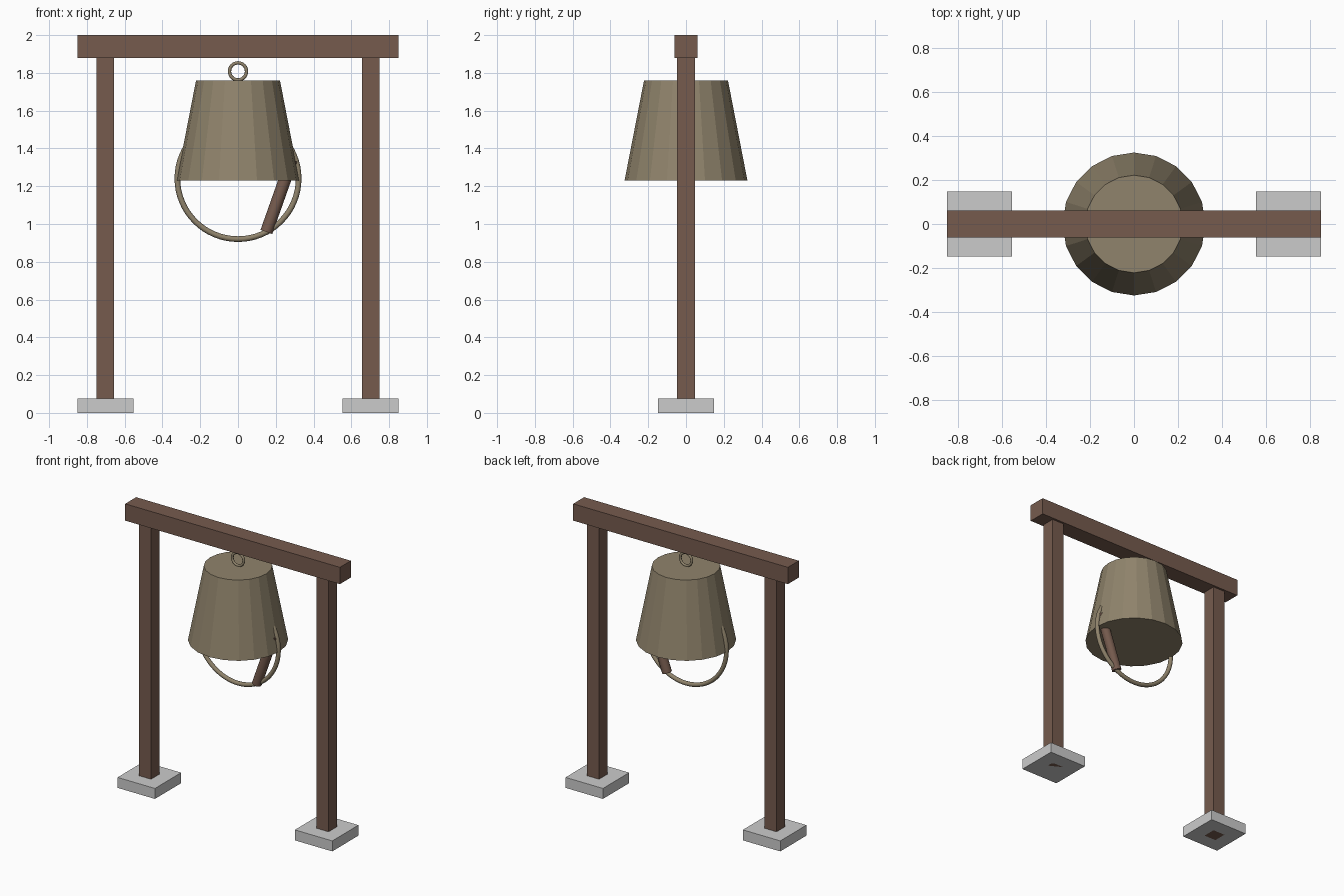
import bpy
from math import radians, pi

if "Cube" in bpy.data.objects:
    bpy.data.objects.remove(bpy.data.objects["Cube"])


def material(name, rgb):
    m = bpy.data.materials.new(name)
    m.diffuse_color = (*rgb, 1)
    m.use_nodes = True
    m.node_tree.nodes["Principled BSDF"].inputs["Base Color"].default_value = m.diffuse_color
    return m


wood = material("wood", (0.18, 0.105, 0.076))
bronze = material("bronze", (0.28, 0.23, 0.15))


def finish(name, mat=None):
    ob = bpy.context.object
    ob.name = name
    if mat:
        ob.data.materials.append(mat)
    return ob


def box(name, size, loc, mat=None):
    bpy.ops.mesh.primitive_cube_add(size=1, location=loc)
    ob = finish(name, mat)
    ob.scale = size
    bpy.ops.object.transform_apply(location=False, rotation=False, scale=True)
    return ob


def ring(name, major, minor, z, segments):
    bpy.ops.mesh.primitive_torus_add(
        major_radius=major, minor_radius=minor, major_segments=segments,
        minor_segments=12, location=(0, 0, z), rotation=(pi / 2, 0, 0))
    finish(name, bronze)
    bpy.ops.object.shade_smooth_by_angle(angle=radians(40))


# Timber frame on stone footings
box("top_beam", (1.7, 0.124, 0.12), (0, 0, 1.94), wood)
for side, s in (("left", -1), ("right", 1)):
    box(side + "_post", (0.094, 0.094, 1.88), (s * 0.703, 0, 0.94), wood)
    box(side + "_footing", (0.296, 0.296, 0.075), (s * 0.702, 0, 0.0375))

# Faceted bell body
bpy.ops.mesh.primitive_cone_add(vertices=20, radius1=0.325, radius2=0.222,
                                depth=0.53, location=(0, 0, 1.496))
finish("bell_body", bronze)

# Hanging loop and large rim ring
ring("hanging_loop", 0.045, 0.009, 1.808, 32)
ring("rim_ring", 0.321, 0.015, 1.241, 64)

# Tilted clapper handle
bpy.ops.mesh.primitive_cylinder_add(vertices=12, radius=0.033, depth=0.405,
                                    location=(0.218, 0, 1.149),
                                    rotation=(0, radians(19.5), 0))
finish("clapper_handle", wood)
bpy.ops.object.shade_smooth_by_angle(angle=radians(40))
